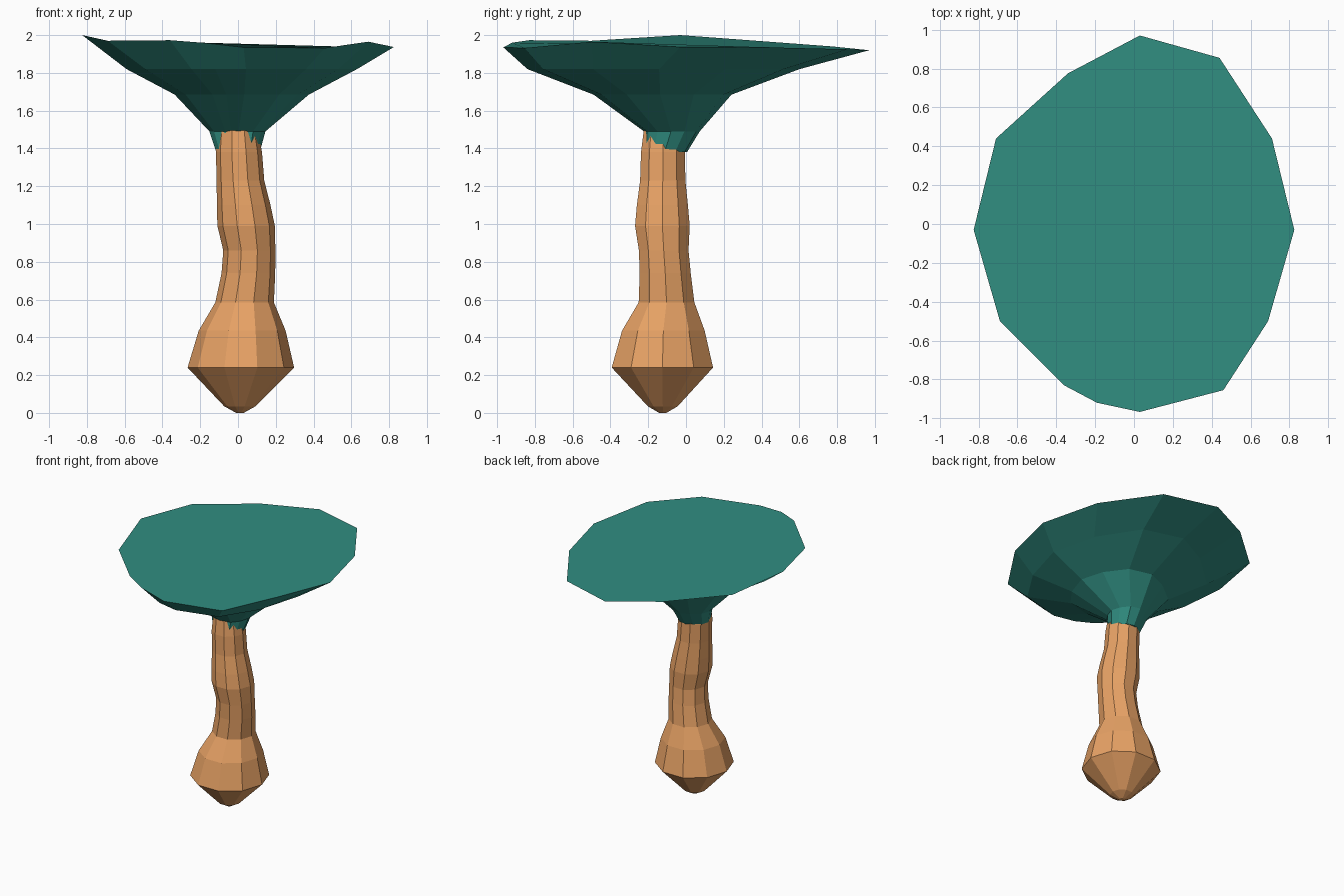
import bpy
from math import cos, sin, pi


def material(name, rgb):
    m = bpy.data.materials.new(name)
    m.diffuse_color = (*rgb, 1)
    return m


def loft(name, rings, mat):
    """Join equal-length rings (bottom to top) into a closed flat-shaded skin."""
    n = len(rings[0])
    verts = [p for r in rings for p in r]
    faces = [(k * n + i, k * n + (i + 1) % n, (k + 1) * n + (i + 1) % n, (k + 1) * n + i)
             for k in range(len(rings) - 1) for i in range(n)]
    faces.append(tuple(reversed(range(n))))
    faces.append(tuple(range(len(verts) - n, len(verts))))
    me = bpy.data.meshes.new(name)
    me.from_pydata(verts, [], faces)
    me.materials.append(mat)
    ob = bpy.data.objects.new(name, me)
    bpy.context.collection.objects.link(ob)
    return ob


orange = material("stem_orange", (0.80, 0.36, 0.13))
teal = material("cap_teal", (0.03, 0.27, 0.22))

# Stem: wobbly ten-sided column with a bulb (centre x, centre y, z, radius)
stem = [
    (0.01, -0.123, 0.005, 0.02), (0.01, -0.123, 0.035, 0.083),
    (0.015, -0.125, 0.24, 0.282), (0.022, -0.12, 0.435, 0.23),
    (0.035, -0.103, 0.585, 0.155), (0.055, -0.11, 0.74, 0.142),
    (0.06, -0.118, 0.86, 0.138), (0.043, -0.125, 0.99, 0.152),
    (0.03, -0.125, 1.10, 0.142), (0.013, -0.123, 1.23, 0.126),
    (0.005, -0.122, 1.38, 0.122), (0.0, -0.122, 1.495, 0.107),
]
stem[0] = (0.01, -0.123, 0.0, 0.02)
loft("stem", [[(x + r * cos(2 * pi * i / 10), y + r * sin(2 * pi * i / 10), z)
               for i in range(10)] for x, y, z, r in stem], orange)

# Cap: irregular rim outline, shrunk down towards the neck
rim = [
    (0.825, -0.03, 1.937), (0.71, 0.44, 1.935), (0.44, 0.855, 1.925),
    (0.03, 0.97, 1.92), (-0.34, 0.775, 1.94), (-0.71, 0.44, 1.965),
    (-0.825, -0.03, 2.0), (-0.69, -0.50, 1.97), (-0.36, -0.83, 1.973),
    (-0.19, -0.92, 1.96), (0.03, -0.967, 1.935), (0.46, -0.855, 1.932),
    (0.69, -0.50, 1.965),
]
# (centre x, centre y, z, half width, half depth)
levels = [
    (0.0, -0.11, 1.38, 0.115, 0.115), (-0.003, -0.075, 1.49, 0.148, 0.147),
    (0.02, -0.125, 1.685, 0.355, 0.365), (0.02, -0.12, 1.82, 0.61, 0.72),
]
rings = [[(cx + x / 0.825 * hx, cy + y / 0.968 * hy, z) for x, y, _ in rim]
         for cx, cy, z, hx, hy in levels]
loft("cap", rings + [rim], teal)
